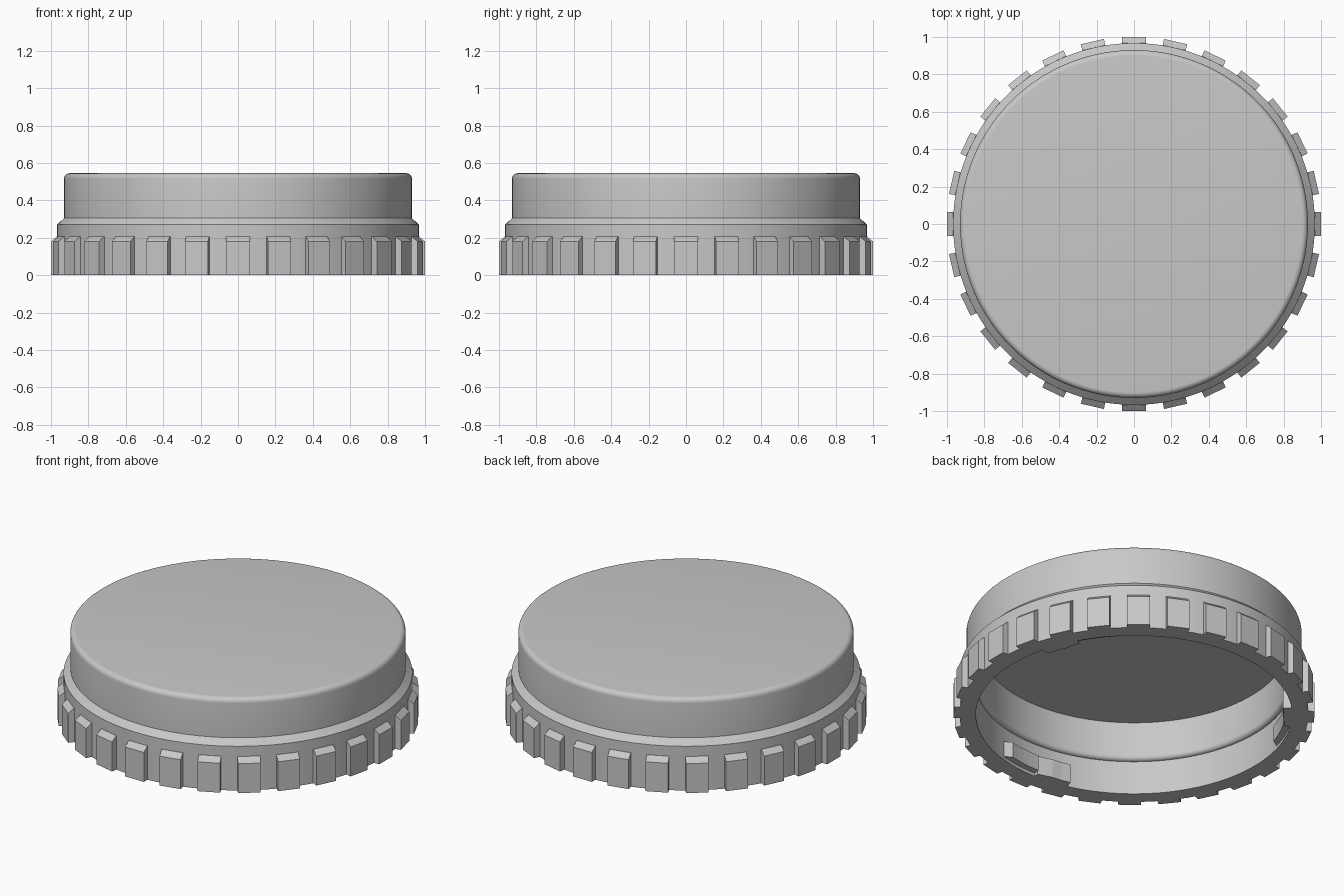
import bpy, bmesh
from math import sin, cos, pi, radians
from mathutils import Matrix, Vector

cube = bpy.data.objects.get("Cube")
if cube:
    bpy.data.objects.remove(cube, do_unlink=True)

RIBS = 28
SEGMENTS = 168

grey = bpy.data.materials.new("light_grey")
grey.use_nodes = True
colour = (0.58, 0.58, 0.58, 1)
grey.diffuse_color = colour
for node in grey.node_tree.nodes:
    if node.type == 'BSDF_PRINCIPLED':
        node.inputs["Base Color"].default_value = colour


def finish(name, bm, smooth=False):
    """Turn a bmesh into a named, coloured object."""
    bmesh.ops.remove_doubles(bm, verts=bm.verts, dist=1e-5)
    bmesh.ops.recalc_face_normals(bm, faces=bm.faces)
    mesh = bpy.data.meshes.new(name)
    bm.to_mesh(mesh)
    bm.free()
    mesh.materials.append(grey)
    obj = bpy.data.objects.new(name, mesh)
    bpy.context.collection.objects.link(obj)
    if smooth:
        bpy.ops.object.select_all(action='DESELECT')
        obj.select_set(True)
        bpy.context.view_layer.objects.active = obj
        bpy.ops.object.shade_smooth_by_angle(angle=radians(30))
    return obj


def arc(r, z, radius, start, end, steps=6):
    """Points of a fillet in the lathe profile."""
    angles = [radians(start + (end - start) * i / steps) for i in range(steps + 1)]
    return [(r + radius * cos(a), z + radius * sin(a)) for a in angles]


def add_prism(bm, bottom, top):
    """Close two matching loops of points into a solid."""
    low = [bm.verts.new(p) for p in bottom]
    high = [bm.verts.new(p) for p in top]
    bm.faces.new(low[::-1])
    bm.faces.new(high)
    for i in range(len(low)):
        j = (i + 1) % len(low)
        bm.faces.new((low[i], low[j], high[j], high[i]))


# Cap shell: one closed lathe profile, from the ceiling round to the top
profile = [(0, 0.44), (0.852, 0.44)]
profile += arc(0.877, 0.23, -0.025, 0, 90)
profile += [(0.877, 0), (0.967, 0), (0.967, 0.27), (0.93, 0.305)]
profile += arc(0.9, 0.515, 0.03, 0, 90)
profile += [(0, 0.545)]
bm = bmesh.new()
points = [bm.verts.new((r, 0, z)) for r, z in profile]
edges = [bm.edges.new(pair) for pair in zip(points, points[1:])]
bmesh.ops.spin(bm, geom=points + edges, cent=(0, 0, 0), axis=(0, 0, 1),
               angle=2 * pi, steps=SEGMENTS, use_merge=False)
finish("cap_shell", bm, smooth=True)

# Grip ribs: chamfered blocks round the skirt
bm = bmesh.new()
side = [(0.95, 0), (1.0, 0), (1.0, 0.18), (0.967, 0.208), (0.95, 0.208)]
for i in range(RIBS):
    turn = Matrix.Rotation(2 * pi * i / RIBS, 3, 'Z')
    ends = [[turn @ Vector((r, y, z)) for r, z in side] for y in (-0.063, 0.063)]
    add_prism(bm, *ends)
finish("grip_ribs", bm)


# Locking lugs: a rail with a ramped stop, three times inside the skirt
def add_sector(bm, centre, inner, low, high):
    """Block against the skirt wall; inner lists (angle, radius) points."""
    outer = [(a, 0.885) for a, r in reversed(inner)]
    loops = []
    for z in (low, high):
        loops.append([(r * cos(radians(centre + a)), r * sin(radians(centre + a)), z)
                      for a, r in inner + outer])
    add_prism(bm, *loops)


bm = bmesh.new()
for centre in (30, 150, 270):
    rail = [(15.5, 0.875), (13, 0.84)] + [(a, 0.84) for a in (10, 7, 4, 1, -1)]
    stop = [(-1, 0.848), (-7, 0.828), (-11, 0.83), (-15, 0.83)]
    add_sector(bm, centre, rail, 0.02, 0.115)
    add_sector(bm, centre, stop, 0, 0.115)
finish("locking_lugs", bm)
